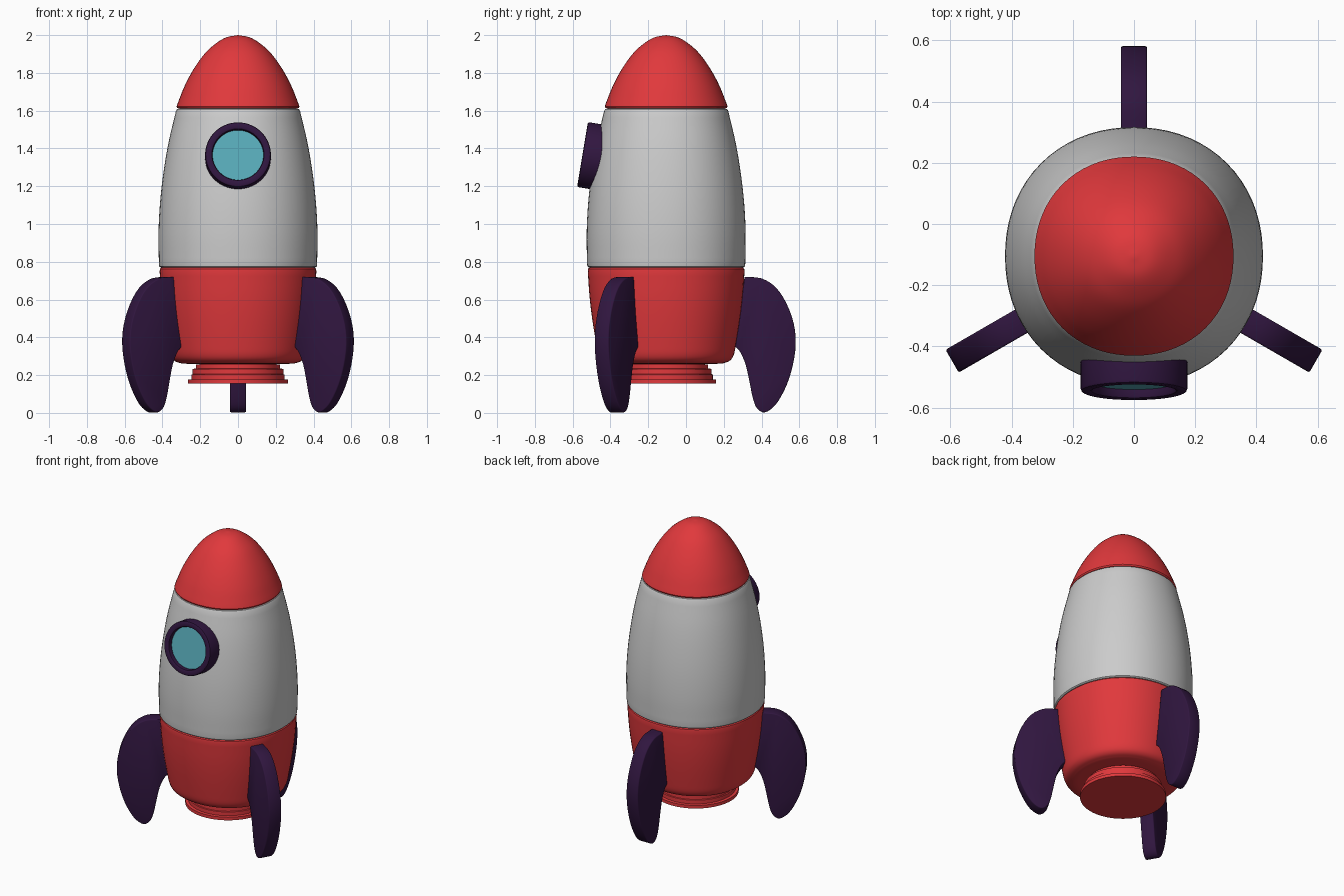
import bpy, bmesh, math
from mathutils import Vector

if "Cube" in bpy.data.objects:
    bpy.data.objects.remove(bpy.data.objects["Cube"])

AXIS_Y = -0.105  # centre line of the hull


def material(name, rgb):
    m = bpy.data.materials.new(name)
    m.diffuse_color = (*rgb, 1)
    m.use_nodes = True
    m.node_tree.nodes["Principled BSDF"].inputs["Base Color"].default_value = m.diffuse_color
    return m


RED = material("red", (0.75, 0.04, 0.045))
PURPLE = material("dark_purple", (0.03, 0.008, 0.05))
TEAL = material("teal_glass", (0.1, 0.42, 0.5))


def spline(pts, steps=5):
    """Smooth open curve through the given 2D points."""
    p = [Vector(q) for q in pts]
    p = [2 * p[0] - p[1]] + p + [2 * p[-1] - p[-2]]
    out = []
    for a, b, c, d in zip(p, p[1:], p[2:], p[3:]):
        for i in range(steps):
            t = i / steps
            out.append(0.5 * (2 * b + (c - a) * t + (2 * a - 5 * b + 4 * c - d) * t * t
                              + (3 * b - a - 3 * c + d) * t ** 3))
    return [tuple(v) for v in out] + [tuple(p[-2])]


def finish(name, bm, mat, loc, rot=(0, 0, 0), angle=35):
    bmesh.ops.remove_doubles(bm, verts=bm.verts, dist=1e-5)
    bmesh.ops.recalc_face_normals(bm, faces=bm.faces)
    me = bpy.data.meshes.new(name)
    bm.to_mesh(me)
    bm.free()
    me.polygons.foreach_set("use_smooth", [True] * len(me.polygons))
    me.set_sharp_from_angle(angle=math.radians(angle))
    if mat:
        me.materials.append(mat)
    ob = bpy.data.objects.new(name, me)
    ob.location, ob.rotation_euler = loc, rot
    bpy.context.collection.objects.link(ob)
    return ob


def lathe(name, profile, mat, loc=(0, AXIS_Y, 0), rot=(0, 0, 0), power=2.0, n=72):
    """Revolve (radius, z) points; power above 2 gives a slightly squarish ring."""
    bm = bmesh.new()
    rings = []
    for r, z in profile:
        ring = []
        for i in range(n):
            c, s = math.cos(math.tau * i / n), math.sin(math.tau * i / n)
            k = r / (abs(c) ** power + abs(s) ** power) ** (1 / power)
            ring.append(bm.verts.new((k * c, k * s, z)))
        rings.append(ring)
    for a, b in zip(rings, rings[1:]):
        for i in range(n):
            j = (i + 1) % n
            bm.faces.new((a[i], a[j], b[j], b[i]))
    return finish(name, bm, mat, loc, rot)


SQ = 2.12

# Nose cone
lathe("nose_cone", [(0.30, 1.612), (0.321, 1.613), (0.325, 1.622)] +
      spline([(0.321, 1.635), (0.283, 1.73), (0.235, 1.82), (0.178, 1.90),
              (0.125, 1.95), (0.065, 1.987), (0, 2.0)]), RED, power=SQ)

# Grey middle hull
lathe("middle_hull", [(0.39, 0.77), (0.41, 0.77), (0.417, 0.776)] +
      spline([(0.419, 0.79), (0.421, 0.95), (0.413, 1.11), (0.395, 1.27),
              (0.368, 1.43), (0.329, 1.597)]) +
      [(0.323, 1.608), (0.30, 1.612)], None, power=SQ)

# Red lower hull
lathe("lower_hull", [(0, 0.26), (0.27, 0.26)] +
      spline([(0.30, 0.262), (0.335, 0.275), (0.357, 0.305), (0.371, 0.37),
              (0.392, 0.5), (0.406, 0.62), (0.415, 0.75)]) +
      [(0.413, 0.763), (0.405, 0.77), (0.39, 0.77)], RED, power=SQ)

# Stepped engine nozzle
lathe("engine_nozzle", [(0.205, 0.262), (0.205, 0.255), (0.222, 0.255), (0.222, 0.235),
                        (0.240, 0.233), (0.240, 0.205), (0.247, 0.203), (0.247, 0.178),
                        (0.265, 0.176), (0.265, 0.155), (0, 0.155)], RED)

# Porthole, tilted with the hull
tilt = (math.radians(80.5), 0, 0)
port = (0, -0.548, 1.368)
lathe("porthole_ring", [(0.174, -0.13), (0.174, -0.01), (0.171, -0.003), (0.164, 0),
                        (0.144, 0), (0.138, -0.003), (0.135, -0.01), (0.135, -0.035)],
      PURPLE, port, tilt)
lathe("porthole_glass", [(0.136, -0.03), (0, -0.03)], TEAL, port, tilt)

# Three fins from one outline of (radius, z)
outline = spline([(0.415, 0.72), (0.505, 0.712), (0.582, 0.663), (0.639, 0.575),
                  (0.676, 0.47), (0.686, 0.365), (0.671, 0.255), (0.639, 0.15),
                  (0.592, 0.06), (0.55, 0.016), (0.512, 0.003), (0.478, 0.028),
                  (0.458, 0.082), (0.442, 0.16), (0.421, 0.255), (0.392, 0.322),
                  (0.366, 0.35)], 3)
for k, name in enumerate(("back_fin", "left_fin", "right_fin")):
    bm = bmesh.new()
    face = bm.faces.new([bm.verts.new((r, -0.043, z)) for r, z in outline])
    new = bmesh.ops.extrude_face_region(bm, geom=[face])["geom"]
    bmesh.ops.translate(bm, vec=(0, 0.086, 0),
                        verts=[v for v in new if isinstance(v, bmesh.types.BMVert)])
    bmesh.ops.recalc_face_normals(bm, faces=bm.faces)
    rim = [e for e in bm.edges if any(len(f.verts) > 4 for f in e.link_faces)]
    bmesh.ops.bevel(bm, geom=rim, offset=0.006, segments=2, profile=0.5, affect='EDGES')
    finish(name, bm, PURPLE, (0, AXIS_Y, 0), (0, 0, math.radians(90 + 120 * k)), 50)
